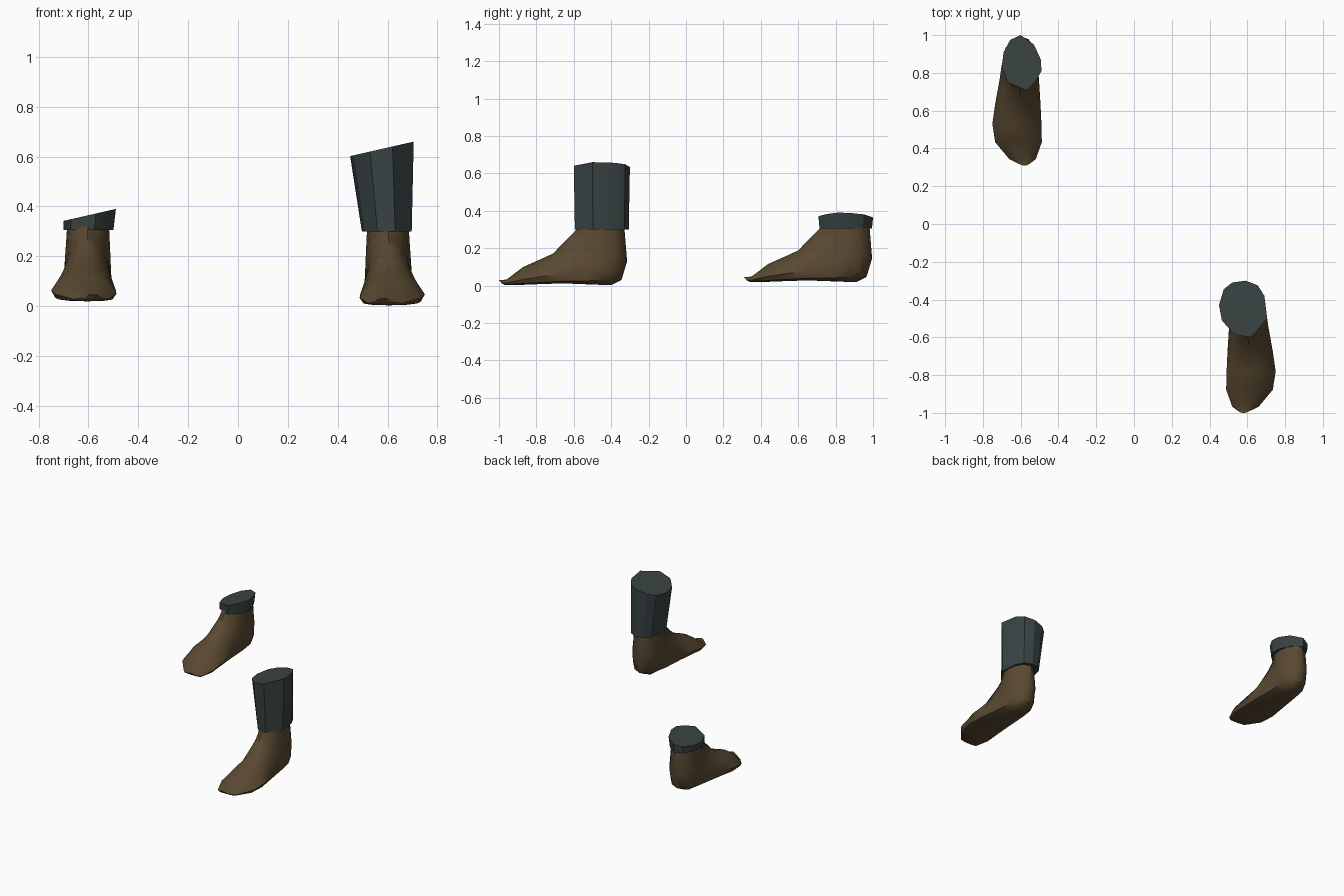
import bpy, bmesh

if "Cube" in bpy.data.objects:
    bpy.data.objects.remove(bpy.data.objects["Cube"])


def material(name, rgb):
    m = bpy.data.materials.new(name)
    m.diffuse_color = (*rgb, 1)
    m.use_nodes = True
    m.node_tree.nodes["Principled BSDF"].inputs["Base Color"].default_value = m.diffuse_color
    return m


BROWN = material("brown leather", (0.10, 0.066, 0.031))
SLATE = material("dark slate cloth", (0.04, 0.055, 0.056))


def loft(name, rings, mat, angle):
    """Skin a list of equal-length rings and cap both ends."""
    bm = bmesh.new()
    vs = [[bm.verts.new(p) for p in r] for r in rings]
    n = len(vs[0])
    for a, b in zip(vs, vs[1:]):
        for i in range(n):
            j = (i + 1) % n
            bm.faces.new((a[i], a[j], b[j], b[i]))
    bm.faces.new(vs[0])
    bm.faces.new(vs[-1])
    bmesh.ops.recalc_face_normals(bm, faces=bm.faces[:])
    me = bpy.data.meshes.new(name)
    bm.to_mesh(me)
    bm.free()
    me.materials.append(mat)
    ob = bpy.data.objects.new(name, me)
    bpy.context.collection.objects.link(ob)
    bpy.ops.object.select_all(action='DESELECT')
    ob.select_set(True)
    bpy.context.view_layer.objects.active = ob
    bpy.ops.object.shade_smooth_by_angle(angle=angle)
    return ob


# half cross-sections (sideways, upward): flat-soled foot and round ankle
SOLE = [(0, 1), (.42, .92), (.76, .65), (1, .3), (.87, .07), (.45, 0), (0, 0)]
ROUND = [(0, 1), (.5, .93), (.87, .75), (1, .5), (.87, .25), (.5, .07), (0, 0)]

# fanned stations: top y, top z, bottom y, bottom z, x min, x max, roundness
STATIONS = [
    (-1.00, .030, -.985, .012, .55, .61, 0),
    (-.96, .032, -.97, .004, .52, .66, 0),
    (-.87, .100, -.88, .004, .488, .735, 0),
    (-.78, .140, -.78, .008, .49, .75, 0),
    (-.71, .172, -.66, .012, .495, .735, 0),
    (-.65, .235, -.50, .006, .503, .712, .1),
    (-.62, .265, -.40, .002, .508, .702, .3),
    (-.60, .285, -.345, .03, .51, .697, .6),
    (-.59, .295, -.315, .13, .513, .692, .9),
    (-.58, .315, -.33, .315, .518, .685, 1),
]


def foot(name, side, dy, dz):
    rings = []
    for ty, tz, by, bz, x0, x1, k in STATIONS:
        half = [(a[0] + (b[0] - a[0]) * k, a[1] + (b[1] - a[1]) * k)
                for a, b in zip(SOLE, ROUND)]
        full = half + [(-u, v) for u, v in half[-2:0:-1]]
        rings.append([(side * ((x0 + x1) / 2 + u * (x1 - x0) / 2),
                       by + (ty - by) * v + dy, bz + (tz - bz) * v + dz)
                      for u, v in full])
    return loft(name, rings, BROWN, 0.7)


foot("front_foot", 1, 0, 0)
foot("back_foot", -1, 1.31, 0.016)


def cuff(name, outline, x_low, z_low, z_top):
    """Trouser end: level hem below, slanted cut above rising toward +x."""
    xs = [p[0] for p in outline]
    a, b = min(xs), max(xs)
    t = [(x - a) / (b - a) for x in xs]
    ys = [p[1] for p in outline]
    yc = (min(ys) + max(ys)) / 2
    low = [(x_low[0] + s * (x_low[1] - x_low[0]), yc + (y - yc) * .96, z_low)
           for s, y in zip(t, ys)]
    top = [(x, y, z_top[0] + s * (z_top[1] - z_top[0]))
           for s, x, y in zip(t, xs, ys)]
    return loft(name, [low, top], SLATE, 0.5)


cuff("front_trouser_leg",
     [(.62, -.60), (.53, -.585), (.465, -.51), (.45, -.43), (.475, -.345),
      (.52, -.31), (.59, -.30), (.655, -.325), (.69, -.38), (.705, -.50)],
     (.497, .697), .30, (.602, .66))
cuff("back_trouser_leg",
     [(-.60, 1.0), (-.655, .975), (-.69, .91), (-.70, .83), (-.67, .75),
      (-.57, .708), (-.52, .755), (-.49, .81), (-.493, .87), (-.53, .95)],
     (-.70, -.50), .305, (.342, .39))
